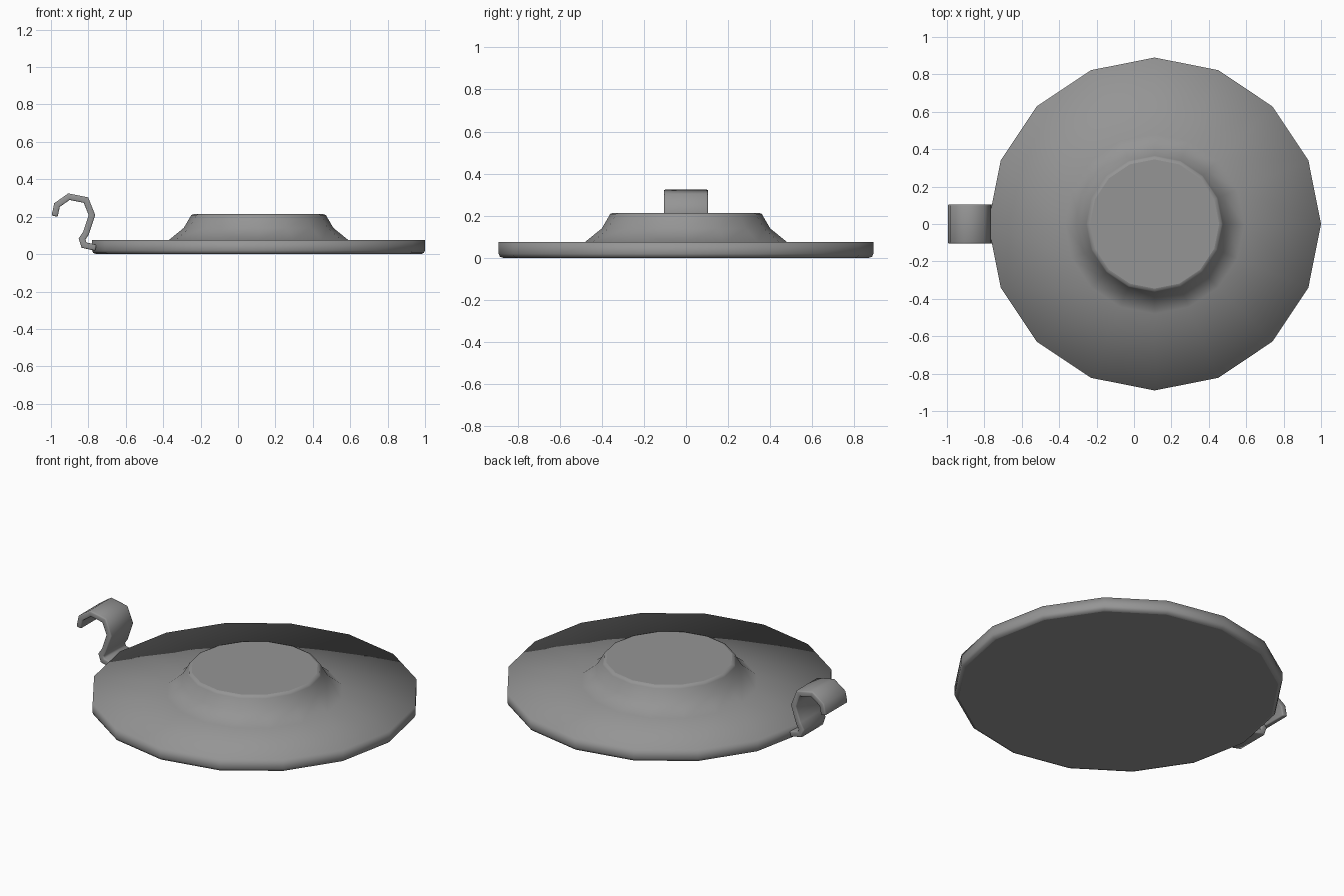
import bpy
import math

cube = bpy.data.objects.get("Cube")
if cube:
    bpy.data.objects.remove(cube, do_unlink=True)

# Single grey material
grey = bpy.data.materials.new("plain_grey")
grey.use_nodes = True
colour = (0.3, 0.3, 0.3, 1)
grey.diffuse_color = colour
grey.node_tree.nodes["Principled BSDF"].inputs["Base Color"].default_value = colour


def make_object(name, verts, faces):
    mesh = bpy.data.meshes.new(name)
    mesh.from_pydata(verts, [], faces)
    mesh.materials.append(grey)
    obj = bpy.data.objects.new(name, mesh)
    bpy.context.collection.objects.link(obj)
    return obj


def smooth(obj, degrees):
    bpy.ops.object.select_all(action="DESELECT")
    obj.select_set(True)
    bpy.context.view_layer.objects.active = obj
    bpy.ops.object.shade_smooth_by_angle(angle=math.radians(degrees))


def lathe(name, profile, sides, centre_x):
    """Turn a (radius, height) profile, bottom to top, with flat end caps."""
    verts = [(centre_x + r * math.cos(math.tau * i / sides),
              r * math.sin(math.tau * i / sides), z)
             for r, z in profile for i in range(sides)]
    faces = [(k * sides + i, k * sides + (i + 1) % sides,
              (k + 1) * sides + (i + 1) % sides, (k + 1) * sides + i)
             for k in range(len(profile) - 1) for i in range(sides)]
    faces.append(tuple(reversed(range(sides))))
    faces.append(tuple(range(len(verts) - sides, len(verts))))
    obj = make_object(name, verts, faces)
    smooth(obj, 100)
    for face in obj.data.polygons[-2:]:
        face.use_smooth = False
    return obj


# Round lid: rim rounded below, flat brim, flared raised crown
lathe("lid", [(0.868, 0), (0.884, 0.006), (0.89, 0.02), (0.89, 0.075),
              (0.48, 0.075), (0.4, 0.14), (0.365, 0.2), (0.36, 0.209),
              (0.345, 0.214)], 16, 0.11)

# Curled strap handle: a bent strip given thickness and softened edges
path = [(-0.98, 0.203), (-0.968, 0.262), (-0.904, 0.307), (-0.813, 0.289),
        (-0.781, 0.209), (-0.813, 0.112), (-0.834, 0.08), (-0.823, 0.048),
        (-0.76, 0.034)]
strip = [(x, y, z) for x, z in path for y in (-0.105, 0.105)]
quads = [(2 * i, 2 * i + 1, 2 * i + 3, 2 * i + 2) for i in range(len(path) - 1)]
handle = make_object("curled_handle", strip, quads)
solid = handle.modifiers.new("thickness", "SOLIDIFY")
solid.thickness = 0.033
solid.offset = 0
solid.use_even_offset = True
bevel = handle.modifiers.new("soft_edges", "BEVEL")
bevel.width = 0.007
bevel.segments = 2
bevel.limit_method = "ANGLE"
bevel.angle_limit = math.radians(75)
smooth(handle, 70)
